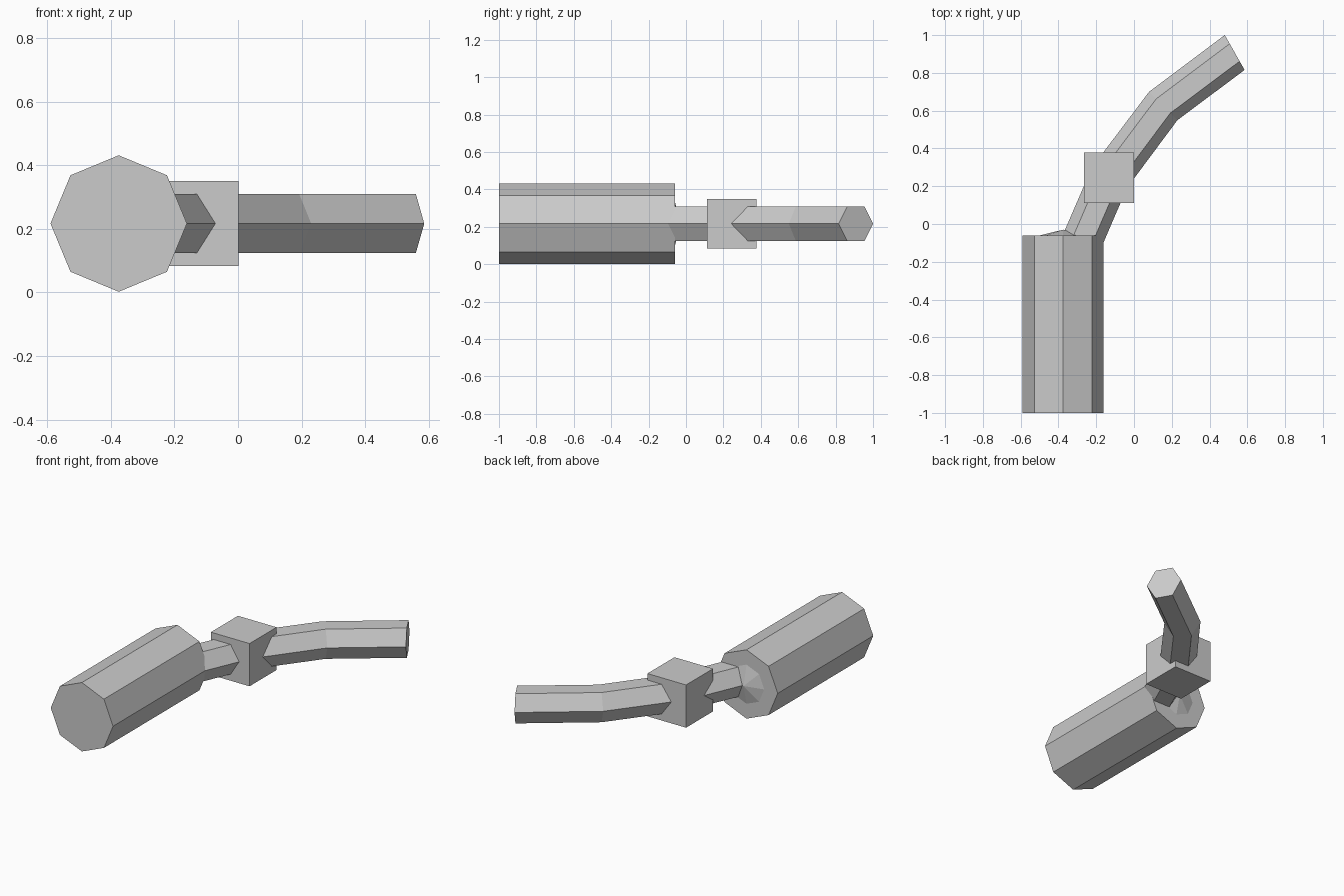
import bpy, bmesh
from math import sin, cos, pi

if "Cube" in bpy.data.objects:
    bpy.data.objects.remove(bpy.data.objects["Cube"])

Z = 0.2165  # shared axis height


def loft(name, rings):
    """Skin a list of equal-sized point rings and cap both ends."""
    bm = bmesh.new()
    vr = [[bm.verts.new(p) for p in r] for r in rings]
    n = len(rings[0])
    for a, b in zip(vr, vr[1:]):
        for i in range(n):
            j = (i + 1) % n
            bm.faces.new((a[i], a[j], b[j], b[i]))
    bm.faces.new(vr[0][::-1])
    bm.faces.new(vr[-1])
    bmesh.ops.recalc_face_normals(bm, faces=bm.faces)
    me = bpy.data.meshes.new(name)
    bm.to_mesh(me)
    bm.free()
    ob = bpy.data.objects.new(name, me)
    bpy.context.collection.objects.link(ob)
    return ob


def octagon(y, r):
    return [(-0.375 + r * sin(i * pi / 4), y, Z + r * cos(i * pi / 4)) for i in range(8)]


def hexagon(cx, cy, hx, hy, h=0.0925):
    """Hexagon with side corners at centre +/- (hx, hy)."""
    pts = []
    for i in range(6):
        c, s = cos(i * pi / 3), sin(i * pi / 3)
        pts.append((cx + hx * c, cy + hy * c, Z + h * s / sin(pi / 3)))
    return pts


# Thick eight-sided handle
loft("handle", [octagon(-1.0, 0.2145), octagon(-0.06, 0.2145)])

# Shallow faceted bump on the handle's inner end
bpy.ops.mesh.primitive_cone_add(vertices=8, radius1=0.13, radius2=0, depth=0.032,
                                location=(-0.375, -0.046, Z), rotation=(-pi / 2, 0, 0))
bpy.context.object.name = "handle_end_bump"

# Bent six-sided rod running from inside the handle through the block
loft("bent_rod", [
    hexagon(-0.365, -0.30, 0.098, -0.043),
    hexagon(-0.13, 0.245, 0.093, -0.054),
    hexagon(0.155, 0.625, 0.075, -0.075),
    hexagon(0.533, 0.908, 0.0525, -0.0925),
])

# Cube block around the rod's first bend
bpy.ops.mesh.primitive_cube_add(size=1, location=(-0.132, 0.245, Z))
block = bpy.context.object
block.name = "joint_block"
block.scale = (0.266, 0.266, 0.266)
